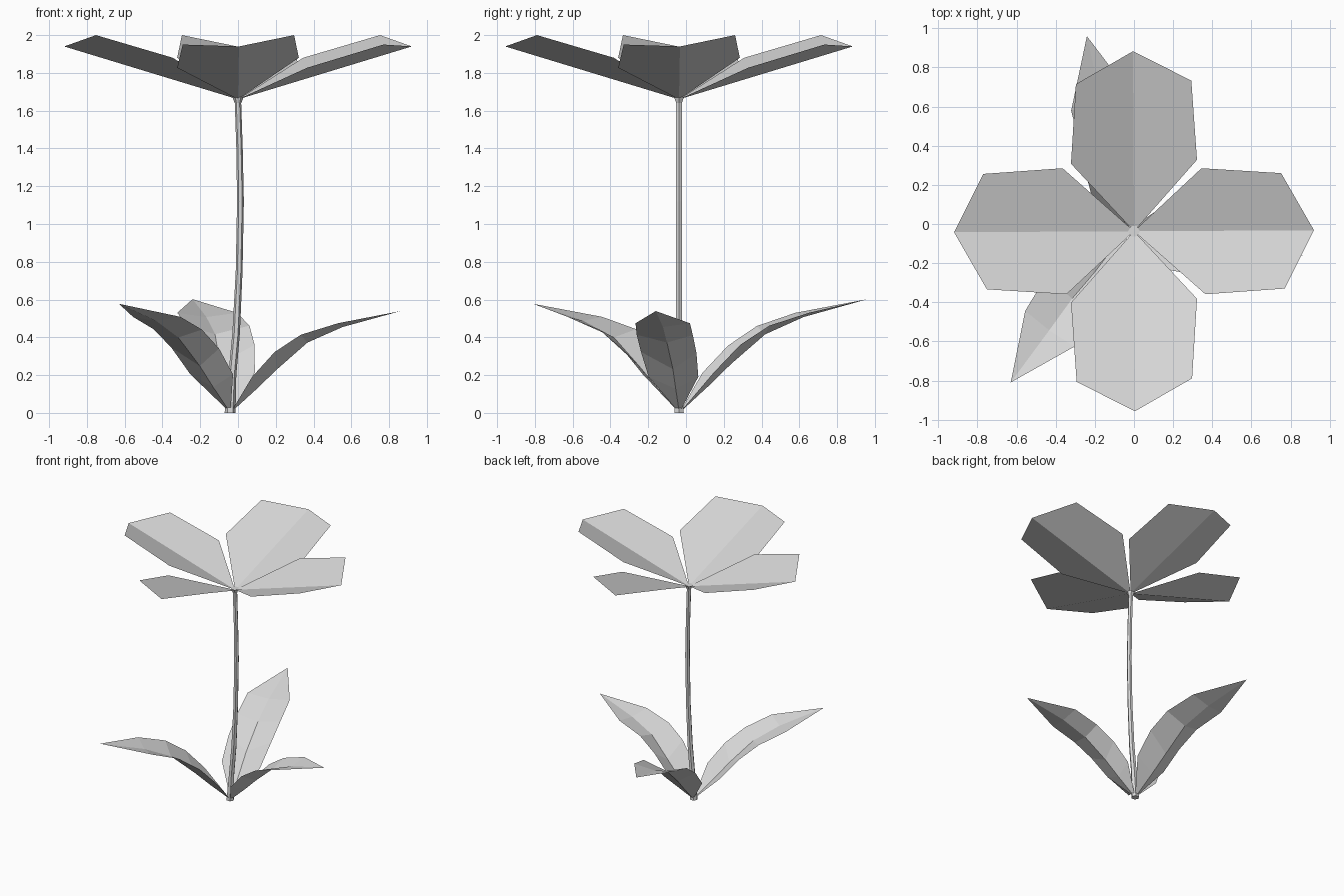
import bpy
import bmesh
from math import radians, cos, sin, pi
from mathutils import Matrix, Vector

cube = bpy.data.objects.get("Cube")
if cube:
    bpy.data.objects.remove(cube, do_unlink=True)

grey = bpy.data.materials.new("plain grey")
grey.use_nodes = True
colour = (0.7, 0.7, 0.7, 1)
grey.diffuse_color = colour
grey.node_tree.nodes["Principled BSDF"].inputs["Base Color"].default_value = colour


def make_object(name, bm):
    mesh = bpy.data.meshes.new(name)
    bm.to_mesh(mesh)
    bm.free()
    mesh.materials.append(grey)
    obj = bpy.data.objects.new(name, mesh)
    bpy.context.collection.objects.link(obj)
    return obj


def make_blade(name, right, middle, left, place):
    """Folded sheet: two edges and a middle rib sharing the base and tip."""
    bm = bmesh.new()
    rib = [bm.verts.new(place @ Vector(p)) for p in middle]
    for side, edge in ((1, left), (-1, right)):
        rim = [rib[0]] + [bm.verts.new(place @ Vector(p)) for p in edge] + [rib[-1]]
        if len(rib) == 2:
            faces = [rib + rim[-2:0:-1]]
        else:
            faces = [[rib[i], rib[i + 1], rim[i + 1], rim[i]] for i in range(len(rib) - 1)]
        for face in faces:
            unique = list(dict.fromkeys(face))
            bm.faces.new(unique if side > 0 else unique[::-1])
    return make_object(name, bm)


# Stem: bent six-sided tube, wider at the foot and at the flower
bm = bmesh.new()
rings = []
for x, z, r in ((-0.042, 0, 0.029), (-0.03, 0.2, 0.021), (-0.01, 0.42, 0.02),
                (0.006, 0.75, 0.018), (0.013, 1.12, 0.018),
                (0.008, 1.4, 0.017), (0, 1.64, 0.017), (0, 1.672, 0.03)):
    rings.append([bm.verts.new((x + r * cos(i * pi / 3), -0.037 + r * sin(i * pi / 3), z))
                  for i in range(6)])
for low, high in zip(rings, rings[1:]):
    for i in range(6):
        j = (i + 1) % 6
        bm.faces.new((low[i], low[j], high[j], high[i]))
bm.faces.new(rings[0][::-1])
bm.faces.new(rings[-1])
make_object("stem", bm)

# Petals: four folded blades around the stem top, one edge held higher
petal_left = [(0.345, 0.322, 0.22), (0.752, 0.297, 0.34)]
petal_right = [(0.365, -0.322, 0.167), (0.77, -0.293, 0.29)]
petal_rib = [(0, 0, 0), (0.92, 0.005, 0.28)]
for i, name in enumerate(("left", "back", "right", "front")):
    place = Matrix.Translation((0, -0.037, 1.66)) @ Matrix.Rotation(i * pi / 2, 4, "Z")
    make_blade(name + "_petal", petal_right, petal_rib, petal_left, place)

# Leaves: three arching blades from the foot, each turned and scaled
leaf_left = [(0.15, 0.132, 0.21), (0.286, 0.14, 0.35), (0.44, 0.14, 0.453), (0.648, 0.152, 0.522)]
leaf_right = [(0.15, -0.16, 0.21), (0.286, -0.186, 0.355), (0.44, -0.19, 0.455), (0.655, -0.167, 0.522)]
leaf_rib = [(0, 0, 0), (0.155, 0, 0.14), (0.275, 0, 0.255), (0.455, -0.01, 0.41),
            (0.66, -0.005, 0.5), (1, 0, 0.593)]
for name, angle, size in (("front", 232.7, 0.974), ("back", 101.4, 1.015), ("left", -7.9, 0.909)):
    place = (Matrix.Translation((-0.04, -0.035, 0))
             @ Matrix.Rotation(radians(angle), 4, "Z") @ Matrix.Scale(size, 4))
    make_blade(name + "_leaf", leaf_right, leaf_rib, leaf_left, place)
